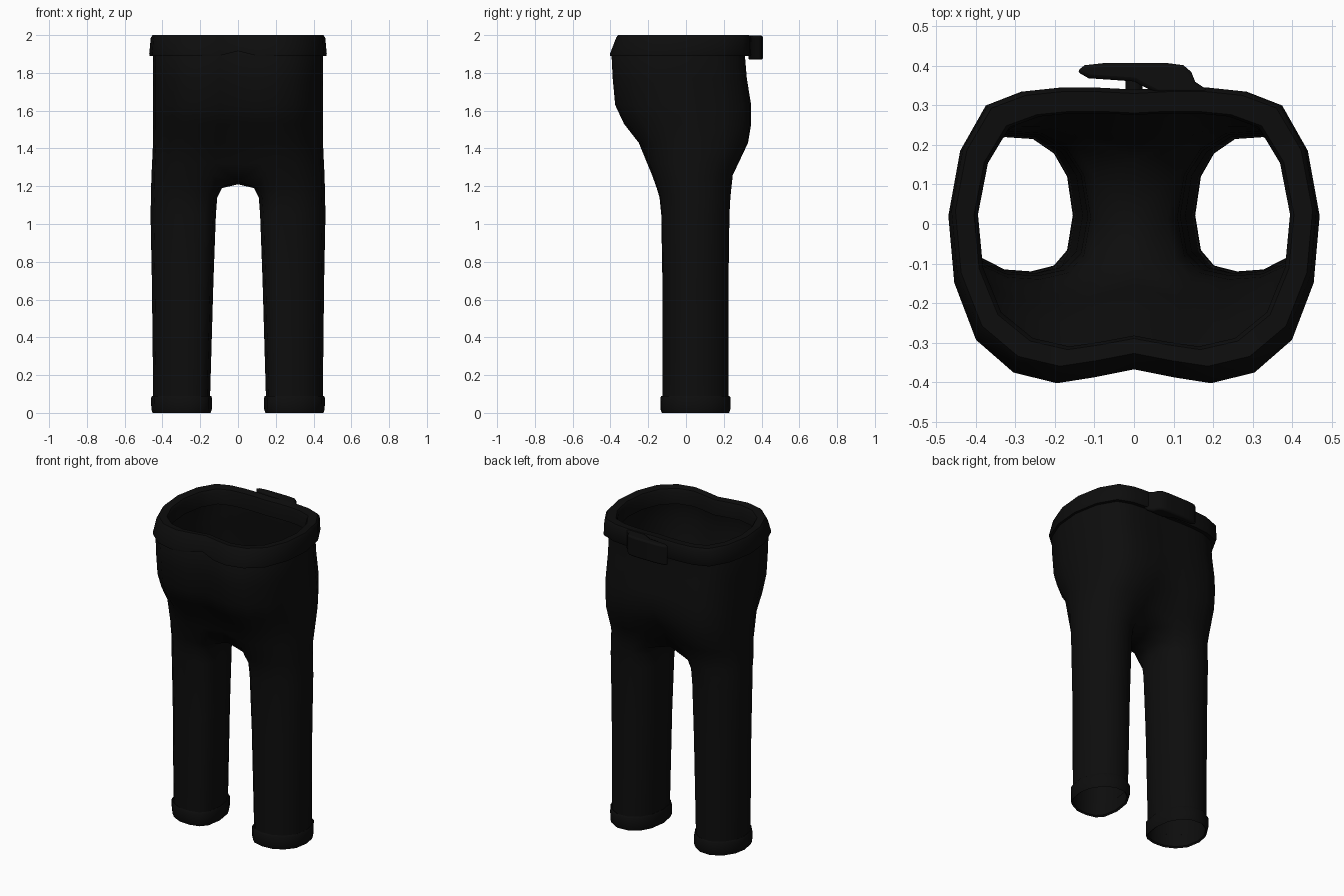
import bpy, bmesh
from math import pi

if "Cube" in bpy.data.objects:
    bpy.data.objects.remove(bpy.data.objects["Cube"])

mat = bpy.data.materials.new("black_cloth")
mat.diffuse_color = (0.004, 0.004, 0.004, 1)
mat.use_nodes = True
mat.node_tree.nodes["Principled BSDF"].inputs["Base Color"].default_value = mat.diffuse_color

# Plan outlines of the right half, front centre round to back centre
WAIST = [(0, -.37), (.10, -.39), (.195, -.405), (.305, -.378), (.40, -.295), (.455, -.15), (.47, .02),
         (.44, .185), (.375, .30), (.285, .335), (.19, .345), (.09, .345), (0, .34)]
# Leg outline: same order, the last point closes the inner side
LEG = [(.165, -.07), (.20, -.11), (.26, -.125), (.33, -.12), (.39, -.09), (.435, -.035), (.45, .05),
       (.437, .12), (.395, .185), (.33, .222), (.255, .217), (.20, .18), (.165, .12), (.15, .02)]


def waist_ring(xo, yf, yb, z):
    return [(xo * x / .47, yf + (yb - yf) * (y + .405) / .75, z) for x, y in WAIST]


def leg_ring(xi, xo, yf, yb, z):
    return [(xi + (xo - xi) * (x - .15) / .3, yf + (yb - yf) * (y + .125) / .347, z) for x, y in LEG]


def blend_ring(t, xo, yf, yb, z):
    """Part way from leg section to full waist section."""
    a, b = leg_ring(.10, xo, yf, yb, z), waist_ring(xo, yf, yb, z)
    ring = [tuple(p + (q - p) * t for p, q in zip(u, v)) for u, v in zip(a, b)]
    for i in (0, 12):
        ring[i] = (0, ring[i][1], z)
    return ring


def finish(ob, angle=40):
    ob.data.materials.append(mat)
    bpy.ops.object.select_all(action='DESELECT')
    ob.select_set(True)
    bpy.context.view_layer.objects.active = ob
    bpy.ops.object.shade_smooth_by_angle(angle=angle * pi / 180)


def loft(name, rings, closed, wrap=False, mirror=True, angle=40):
    """Skin successive rings; closed is the number of leading rings that are full loops."""
    bm = bmesh.new()
    vs = [[bm.verts.new(p) for p in r] for r in rings]
    pairs = list(zip(range(len(vs)), range(1, len(vs))))
    if wrap:
        pairs.append((len(vs) - 1, 0))
    for i, j in pairs:
        a, b = vs[i], vs[j]
        loop = i < closed and j < closed
        n = len(a) if loop else min(len(a), len(b), 13) - 1
        for k in range(n):
            m = (k + 1) % len(a)
            bm.faces.new((a[k], a[m], b[m], b[k]))
    bmesh.ops.recalc_face_normals(bm, faces=bm.faces)
    me = bpy.data.meshes.new(name)
    bm.to_mesh(me)
    bm.free()
    ob = bpy.data.objects.new(name, me)
    bpy.context.collection.objects.link(ob)
    finish(ob, angle)
    if mirror:
        mod = ob.modifiers.new("mirror", 'MIRROR')
        mod.merge_threshold = .001
    return ob


# Trouser body: leg tubes, crotch saddle, then the hips
crotch = blend_ring(.4, .458, -.18, .25, 1.26)
crotch[0], crotch[12] = (0, -.10, 1.225), (0, .16, 1.225)
crotch.append((0, .02, 1.21))
upper_leg = leg_ring(.085, .46, -.155, .24, 1.19)
rings = [leg_ring(.15, .448, -.125, .224, .01), leg_ring(.13, .456, -.125, .225, .7),
         leg_ring(.117, .463, -.131, .23, 1.05), leg_ring(.11, .461, -.14, .235, 1.14),
         upper_leg, crotch]
rings += [blend_ring(*a) for a in [
    (.55, .455, -.205, .28, 1.32), (.8, .45, -.25, .33, 1.43), (1, .45, -.328, .345, 1.53),
    (1, .45, -.375, .345, 1.63), (1, .45, -.388, .322, 1.77), (1, .45, -.394, .312, 1.89),
    (1, .43, -.36, .31, 1.95)]]
loft("trouser_body", rings, 6, angle=60)

# Turned leg cuffs
loft("leg_cuffs", [leg_ring(*a) for a in [
    (.155, .443, -.12, .22, .008), (.145, .452, -.128, .228, 0), (.138, .459, -.135, .235, .02),
    (.138, .46, -.136, .236, .08), (.142, .455, -.13, .23, .09), (.152, .446, -.122, .221, .085)]],
    99, wrap=True)

# Waistband with a small front notch
band = [waist_ring(*a) for a in [
    (.44, -.38, .31, 1.895), (.468, -.402, .34, 1.89), (.47, -.403, .345, 1.90),
    (.462, -.37, .345, 1.985), (.452, -.36, .335, 2.0),
    (.405, -.318, .285, 1.995), (.395, -.31, .28, 1.98), (.395, -.31, .28, 1.90)]]
for r in band[:3]:
    r[0] = (0, r[0][1], r[0][2] + .025)
loft("waistband", band, 0, wrap=True)

# Back fastening tab, joined to the band on the right
TAB = [(.20, .33), (.155, .36), (.145, .385), (.125, .402), (.08, .408), (-.07, .408), (-.125, .402),
       (-.145, .386), (-.115, .369), (0, .361), (.02, .35), (.06, .33)]
bm = bmesh.new()
face = bm.faces.new([bm.verts.new((x, y, 1.87)) for x, y in TAB])
ext = bmesh.ops.extrude_face_region(bm, geom=[face])
bmesh.ops.translate(bm, vec=(0, 0, .127), verts=[v for v in ext["geom"] if isinstance(v, bmesh.types.BMVert)])
bmesh.ops.recalc_face_normals(bm, faces=bm.faces)
me = bpy.data.meshes.new("back_tab")
bm.to_mesh(me)
bm.free()
tab = bpy.data.objects.new("back_tab", me)
bpy.context.collection.objects.link(tab)
bev = tab.modifiers.new("bevel", 'BEVEL')
bev.width, bev.segments = .01, 2
bev.limit_method, bev.angle_limit = 'ANGLE', 60 * pi / 180
finish(tab)

# Button under the tab
bpy.ops.mesh.primitive_cylinder_add(vertices=12, radius=.022, depth=.05,
                                    location=(0, .345, 1.94), rotation=(pi / 2, 0, 0))
button = bpy.context.object
button.name = "button"
finish(button)
